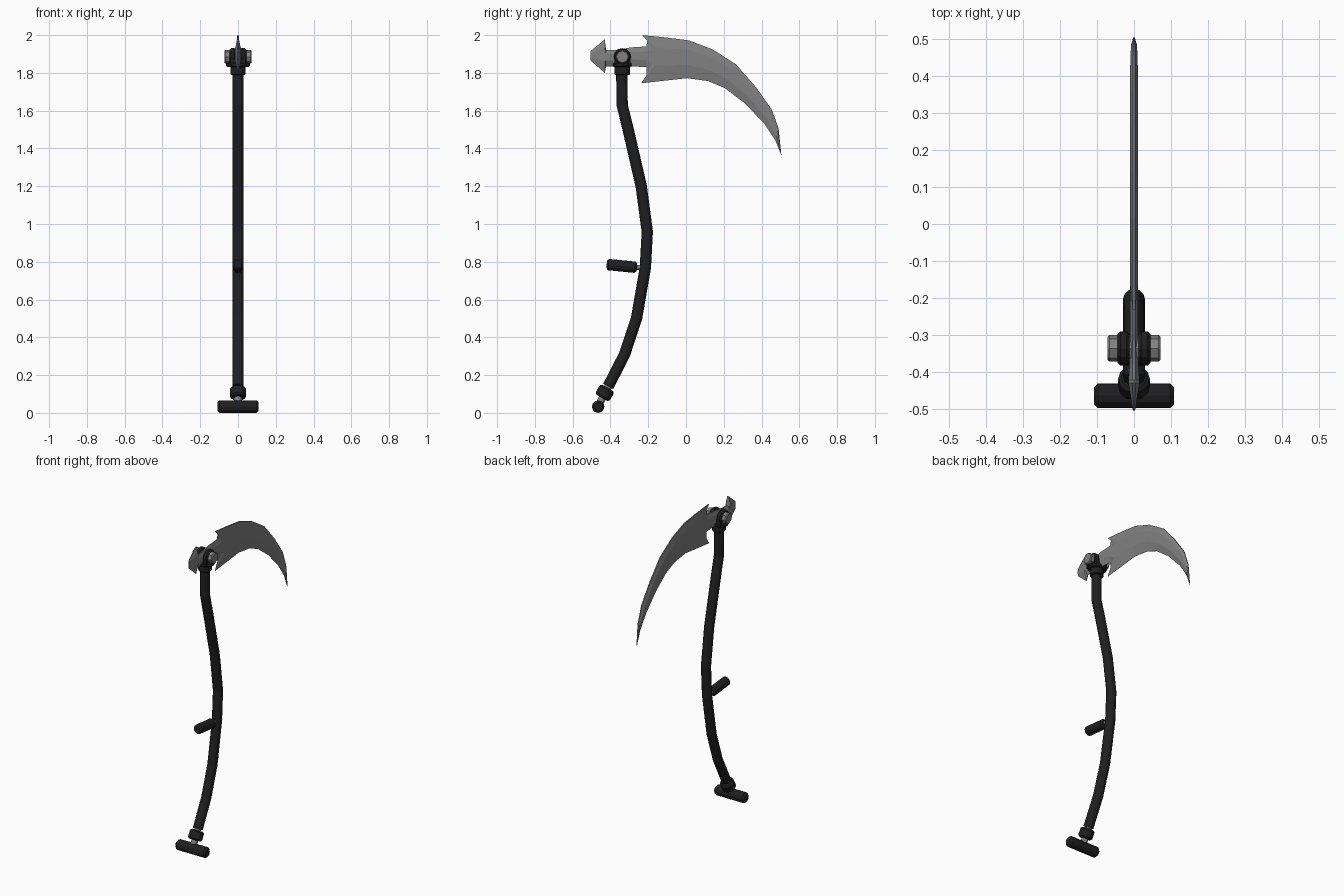
import bpy, bmesh, math
from mathutils import Vector

if "Cube" in bpy.data.objects:
    bpy.data.objects.remove(bpy.data.objects["Cube"])


def material(name, r, g, b):
    m = bpy.data.materials.new(name)
    m.diffuse_color = (r, g, b, 1)
    m.use_nodes = True
    m.node_tree.nodes["Principled BSDF"].inputs["Base Color"].default_value = m.diffuse_color
    return m


BLACK = material("black grip", 0.014, 0.014, 0.015)
STEEL = material("grey steel", 0.22, 0.22, 0.22)


def finish(bm, name, mat):
    bmesh.ops.recalc_face_normals(bm, faces=bm.faces[:])
    me = bpy.data.meshes.new(name)
    bm.to_mesh(me)
    bm.free()
    me.materials.append(mat)
    ob = bpy.data.objects.new(name, me)
    bpy.context.collection.objects.link(ob)
    return ob


def tube(name, pts, radii, mat, sides=12):
    """Sweep a round section along a path; one radius per point."""
    pts = [Vector(p) for p in pts]
    bm = bmesh.new()
    rings = []
    for i, p in enumerate(pts):
        t = (pts[min(i + 1, len(pts) - 1)] - pts[max(i - 1, 0)]).normalized()
        u = Vector((0, 1, 0)) if abs(t.x) > 0.9 else Vector((1, 0, 0))
        v = t.cross(u).normalized()
        rings.append([bm.verts.new(p + radii[i] * (math.cos(a) * u + math.sin(a) * v))
                      for a in (2 * math.pi * k / sides for k in range(sides))])
    for a, b in zip(rings, rings[1:]):
        for k in range(sides):
            j = (k + 1) % sides
            bm.faces.new((a[k], a[j], b[j], b[k]))
    bm.faces.new(rings[0])
    bm.faces.new(rings[-1])
    return finish(bm, name, mat)


def rod(name, a, b, r, mat, bevel=0.01, sides=12):
    """Cylinder from a to b with chamfered ends."""
    a, b = Vector(a), Vector(b)
    d = (b - a).normalized() * bevel
    return tube(name, [a, a + d, b - d, b], [r - bevel, r, r, r - bevel], mat, sides)


# Curved shaft
path = [(-0.34, 1.82), (-0.338, 1.63), (-0.306, 1.5), (-0.237, 1.2), (-0.205, 0.96),
        (-0.215, 0.77), (-0.262, 0.5), (-0.325, 0.31), (-0.412, 0.14)]
tube("shaft", [(0, y, z) for y, z in path], [0.03] * len(path), BLACK)

# Bottom crossbar grip with neck and collar
rod("bottom_neck", (0, -0.405, 0.152), (0, -0.465, 0.035), 0.02, STEEL, 0.002)
rod("bottom_collar", (0, -0.415, 0.132), (0, -0.445, 0.08), 0.043, BLACK, 0.009)
rod("bottom_grip", (-0.108, -0.465, 0.033), (0.108, -0.465, 0.033), 0.033, BLACK)

# Side grip on a thin stem
rod("side_stem", (0, -0.215, 0.767), (0, -0.30, 0.774), 0.013, STEEL, 0.002)
rod("side_grip", (0, -0.26, 0.77), (0, -0.42, 0.786), 0.03, BLACK)

# Head socket, flange and two fork cheeks holding the bolt
PY, PZ = -0.337, 1.885
rod("head_socket", (0, PY, 1.79), (0, PY, 1.84), 0.041, BLACK, 0.004)
flange = rod("head_flange", (0, PY, 1.83), (0, PY, 1.856), 0.05, BLACK, 0.007)
for v in flange.data.vertices:
    v.co.x *= 1.25
for side, s in (("left", -1), ("right", 1)):
    rod(side + "_cheek", (s * 0.012, PY, PZ), (s * 0.045, PY, PZ), 0.046, BLACK, 0.008)
    bm = bmesh.new()
    bmesh.ops.create_cube(bm, size=1)
    for v in bm.verts:
        v.co = (v.co.x * 0.028 + s * 0.027, v.co.y * 0.084 + PY, v.co.z * 0.04 + 1.865)
    finish(bm, side + "_cheek_base", BLACK)
rod("pivot_bolt", (-0.072, PY, PZ), (0.072, PY, PZ), 0.036, STEEL, 0.005, 8)

# Blade stations: top edge (y, z), bottom edge (y, z), half thickness
stations = [
    (-0.505, 1.915, -0.505, 1.865, 0.003), (-0.43, 1.977, -0.43, 1.8, 0.015),
    (-0.423, 1.92, -0.423, 1.835, 0.015), (-0.38, 1.92, -0.385, 1.835, 0.012),
    (-0.29, 1.935, -0.29, 1.835, 0.011), (-0.21, 1.94, -0.21, 1.83, 0.011),
    (-0.205, 1.97, -0.21, 1.787, 0.011), (-0.232, 2.0, -0.237, 1.745, 0.011),
    (-0.11, 1.988, -0.11, 1.759, 0.011), (0.015, 1.972, 0.005, 1.772, 0.011),
    (0.14, 1.925, 0.115, 1.757, 0.011), (0.265, 1.845, 0.205, 1.72, 0.011),
    (0.37, 1.725, 0.31, 1.64, 0.011), (0.455, 1.605, 0.415, 1.53, 0.01),
    (0.49, 1.506, 0.472, 1.445, 0.008), (0.505, 1.365, 0.504, 1.365, 0.002)]
# Inner ridge points where the heel hooks backwards
hooked = {6: ((-0.18, 1.92), (-0.18, 1.845)), 7: ((-0.16, 1.935), (-0.168, 1.84))}
bm = bmesh.new()
rings = []
for i, (ty, tz, by, bz, h) in enumerate(stations):
    T, B = Vector((ty, tz)), Vector((by, bz))
    U, L = [Vector(p) for p in hooked.get(i, (T.lerp(B, 0.25), T.lerp(B, 0.65)))]
    ring = [(h * 0.3, T), (h, U), (h, L), (0.0008, B),
            (-0.0008, B), (-h, L), (-h, U), (-h * 0.3, T)]
    rings.append([bm.verts.new((x, p.x, p.y)) for x, p in ring])
for a, b in zip(rings, rings[1:]):
    for k in range(8):
        j = (k + 1) % 8
        bm.faces.new((a[k], a[j], b[j], b[k]))
bm.faces.new(rings[0])
bm.faces.new(rings[-1])
finish(bm, "blade", STEEL)
